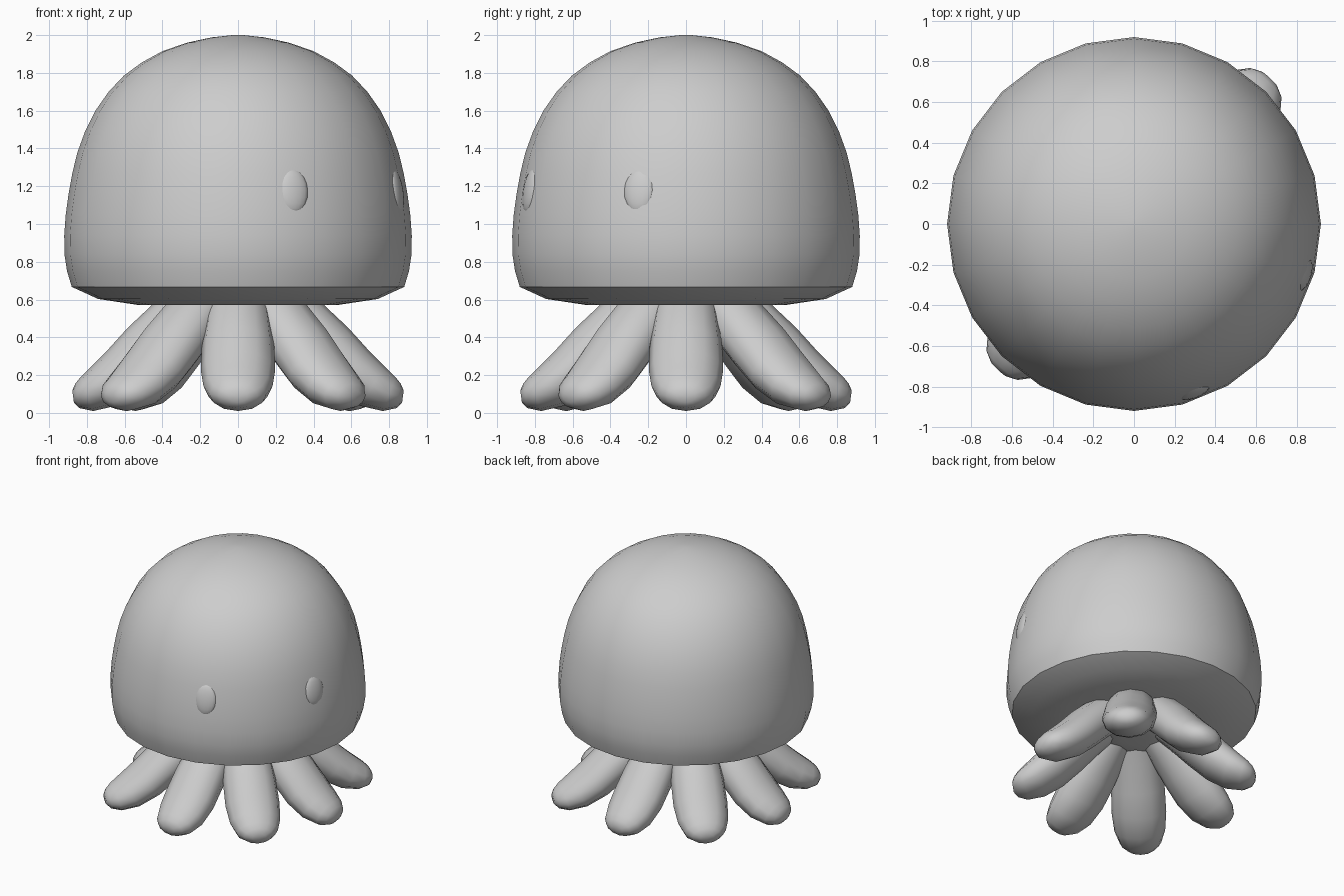
import bpy, bmesh, math
from mathutils import Vector, Matrix

if "Cube" in bpy.data.objects:
    bpy.data.objects.remove(bpy.data.objects["Cube"], do_unlink=True)

grey = bpy.data.materials.new("plain grey")
grey.use_nodes = True
grey.diffuse_color = (0.61, 0.61, 0.61, 1)
grey.node_tree.nodes["Principled BSDF"].inputs["Base Color"].default_value = (0.61, 0.61, 0.61, 1)


def finish(name, bm, angle):
    """Turn a bmesh into a smooth-shaded object."""
    bmesh.ops.recalc_face_normals(bm, faces=bm.faces)
    mesh = bpy.data.meshes.new(name)
    bm.to_mesh(mesh)
    bm.free()
    mesh.materials.append(grey)
    obj = bpy.data.objects.new(name, mesh)
    bpy.context.collection.objects.link(obj)
    bpy.ops.object.select_all(action='DESELECT')
    obj.select_set(True)
    bpy.context.view_layer.objects.active = obj
    bpy.ops.object.shade_smooth_by_angle(angle=math.radians(angle))


def loft(bm, rings):
    """Skin a list of vertex rings and close both ends."""
    loops = [[bm.verts.new(p) for p in ring] for ring in rings]
    n = len(loops[0])
    for a, b in zip(loops, loops[1:]):
        for i in range(n):
            j = (i + 1) % n
            bm.faces.new((a[i], a[j], b[j], b[i]))
    for end in (loops[0], loops[-1]):
        bmesh.ops.poke(bm, faces=[bm.faces.new(end)])


def lathe(name, profile, sides, angle):
    bm = bmesh.new()
    loft(bm, [[(r * math.cos(2 * math.pi * i / sides), r * math.sin(2 * math.pi * i / sides), z)
               for i in range(sides)] for r, z in profile])
    finish(name, bm, angle)


# Domed head with a sharp rim and shallow underside
lathe("head", [(0.03, 2.0), (0.14, 1.988), (0.27, 1.96), (0.40, 1.915), (0.51, 1.855), (0.605, 1.785),
               (0.685, 1.70), (0.755, 1.60), (0.81, 1.49), (0.85, 1.38), (0.877, 1.27),
               (0.897, 1.16), (0.912, 1.05), (0.92, 0.94), (0.919, 0.84), (0.905, 0.75),
               (0.88, 0.667), (0.74, 0.603), (0.52, 0.57), (0.2, 0.57)], 24, 38)

# Hub that closes the middle between the tentacle roots
lathe("hub", [(0.32, 0.60), (0.31, 0.50), (0.24, 0.46), (0.1, 0.45)], 16, 40)

# Tentacle stations: reach, height, half width, half thickness
STATIONS = [(0.14, 0.64, 0.14, 0.13), (0.33, 0.49, 0.175, 0.145), (0.48, 0.345, 0.193, 0.148),
            (0.60, 0.225, 0.197, 0.14), (0.71, 0.142, 0.183, 0.123), (0.80, 0.10, 0.15, 0.096),
            (0.85, 0.09, 0.105, 0.066), (0.873, 0.087, 0.05, 0.032)]


def tentacle(name, degrees, stretch):
    path = [Vector((r * stretch, 0, z)) for r, z, w, t in STATIONS]
    turn = Matrix.Rotation(math.radians(degrees), 3, 'Z')
    rings = []
    for k, (r, z, w, t) in enumerate(STATIONS):
        along = (path[min(k + 1, len(path) - 1)] - path[max(k - 1, 0)]).normalized()
        side = Vector((0, 1, 0))
        up = along.cross(side)
        rings.append([turn @ (path[k] + side * w * math.cos(a) + up * t * math.sin(a))
                      for a in (2 * math.pi * i / 12 for i in range(12))])
    bm = bmesh.new()
    loft(bm, rings)
    finish(name, bm, 45)


# Eight tentacles; one opposite pair reaches a little further
for i in range(8):
    tentacle(f"tentacle_{i + 1}", 45 * i + (2 if i in (1, 5) else 0),
             1.12 if i in (1, 5) else 1.0)

# Two nearly flush oval eyes set into the head
for name, degrees in (("right_eye", -70.5), ("left_eye", -16.5)):
    bm = bmesh.new()
    place = (Matrix.Rotation(math.radians(degrees), 4, 'Z') @ Matrix.Translation((0.872, 0, 1.175))
             @ Matrix.Rotation(math.radians(-9), 4, 'Y') @ Matrix.Diagonal((0.032, 0.085, 0.12, 1)))
    bmesh.ops.create_uvsphere(bm, u_segments=16, v_segments=10, radius=1, matrix=place)
    finish(name, bm, 60)
